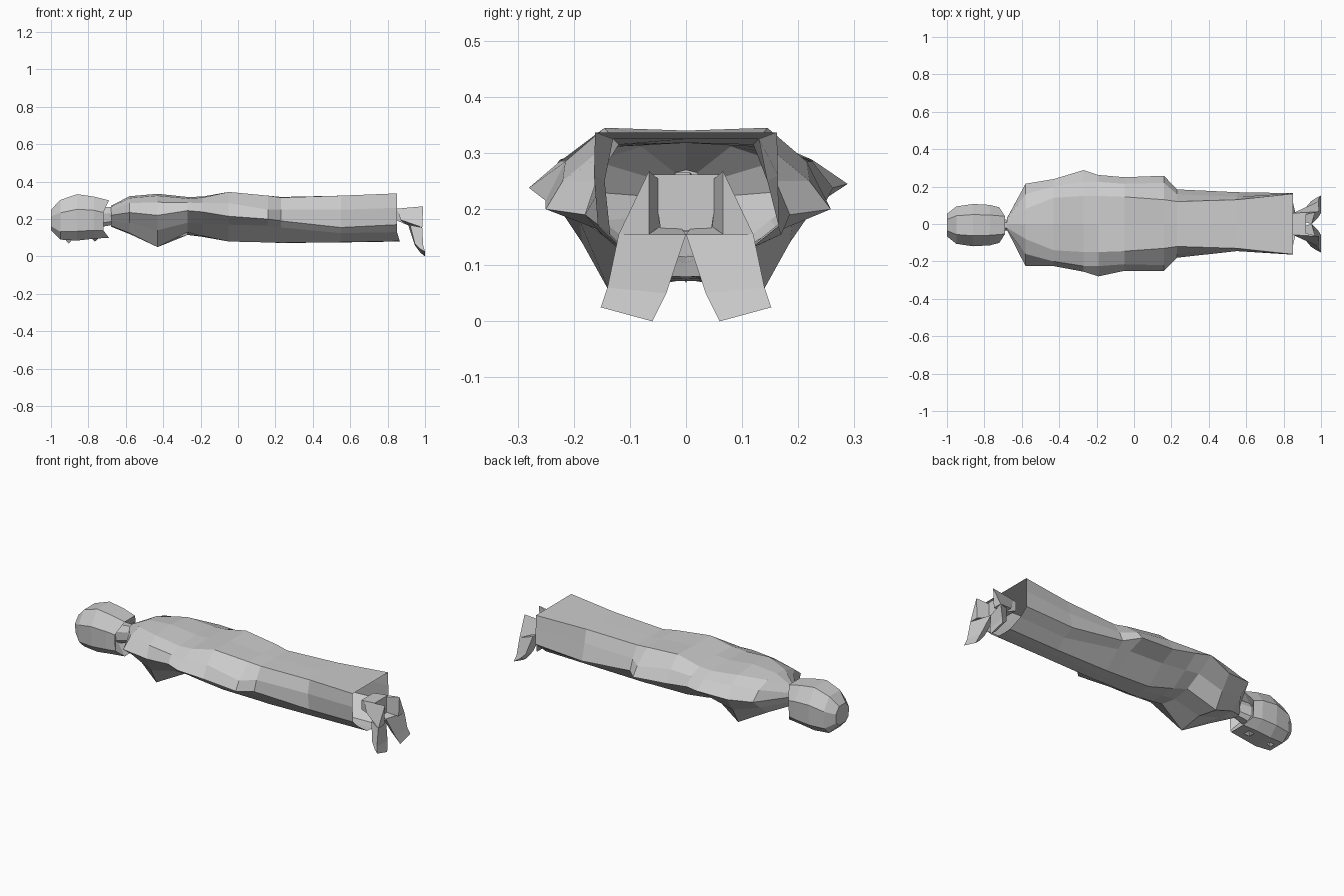
import bpy, bmesh, math

grey = bpy.data.materials.new("plain_grey")
grey.diffuse_color = (0.6, 0.6, 0.6, 1)


def make(name, verts, faces):
    me = bpy.data.meshes.new(name)
    bm = bmesh.new()
    vs = [bm.verts.new(v) for v in verts]
    for f in faces:
        bm.faces.new([vs[i] for i in f])
    bmesh.ops.recalc_face_normals(bm, faces=bm.faces)
    bm.to_mesh(me)
    bm.free()
    me.materials.append(grey)
    ob = bpy.data.objects.new(name, me)
    bpy.context.collection.objects.link(ob)
    return ob


def loft(name, rings, cap_start=True, cap_end=True):
    n = len(rings[0])
    faces = [(k * n + i, k * n + (i + 1) % n, (k + 1) * n + (i + 1) % n, (k + 1) * n + i)
             for k in range(len(rings) - 1) for i in range(n)]
    if cap_start:
        faces.append(tuple(range(n)))
    if cap_end:
        faces.append(tuple(range(len(rings) * n - n, len(rings) * n)))
    return make(name, [v for r in rings for v in r], faces)


# Robe: x, top z, shoulder y z, upper arm y z, left y, right y, side z,
#       armpit y z, belly y z, bottom z
robe = [
    (-.68, .27, .02, .265, .027, .245, .03, .03, .22, .026, .19, .02, .165, .16),
    (-.58, .322, .08, .312, .16, .285, .215, .225, .235, .15, .18, .08, .125, .12),
    (-.43, .335, .14, .325, .2, .29, .24, .225, .22, .185, .14, .135, .05, .075),
    (-.27, .318, .15, .31, .225, .288, .288, .255, .245, .19, .18, .1, .13, .115),
    (-.19, .32, .15, .315, .225, .285, .262, .28, .238, .18, .175, .085, .11, .105),
    (-.05, .34, .145, .345, .215, .285, .25, .25, .215, .165, .17, .06, .08, .08),
    (.16, .325, .13, .325, .22, .25, .258, .25, .2, .16, .165, .055, .075, .075),
    (.23, .318, .12, .315, .16, .25, .185, .18, .19, .15, .155, .055, .073, .072),
    (.55, .325, .13, .325, .145, .25, .17, .135, .155, .105, .125, .05, .076, .075),
    (.85, .337, .162, .337, .164, .26, .165, .157, .17, .115, .13, .05, .082, .08),
]
rings = []
for x, zt, ys, zs, yu, zu, yl, yr, zm, ya, za, yb, zb, zc in robe:
    low = x + (.015 if x > .8 else 0)      # lower hem hangs slightly further out
    rings.append([(x, 0, zt), (x, ys, zs), (x, yu, zu), (x, yl, zm), (x, ya, za),
                  (low, yb, zb), (low, 0, zc), (low, -yb, zb), (x, -ya, za),
                  (x, -yr, zm), (x, -yu, zu), (x, -ys, zs)])
loft("robe", rings, cap_end=False)


# Head with straight cheeks and a hooded rear edge: x, half width, bottom z, top z, side setback
profile = [(1, .35), (.5, 1), (-.5, 1), (-1, .35), (-.95, -.6), (-.5, -1), (.5, -1), (.95, -.6)]


def head_ring(x, w, z0, z1, back=0.0):
    return [(x - (back if abs(b) < .9 else 0), -.006 + w * a,
             (z0 + z1) / 2 + (z1 - z0) / 2 * b) for a, b in profile]


loft("head", [head_ring(*r) for r in (
    (-1, .06, .14, .25), (-.95, .1, .09, .302), (-.86, .113, .085, .333),
    (-.77, .108, .095, .32), (-.69, .095, .1, .3, .03), (-.75, .05, .16, .26))])
loft("neck", [head_ring(-.77, .05, .15, .26), head_ring(-.665, .025, .17, .265)])

# Face: small nose wedge and chin underneath
for name, x0, x1, w, z in (("nose", -.94, -.87, .02, .068), ("chin", -.8, -.73, .04, .08)):
    make(name, [(x0, -w, .11), (x0, w, .11), (x1, w, .11), (x1, -w, .11), ((x0 + x1) / 2, 0, z)],
         [(0, 1, 4), (1, 2, 4), (2, 3, 4), (3, 0, 4), (0, 1, 2, 3)])

# Shins: a short box with the heels flaring behind it
loft("shins", [
    [(.83, -.055, .2), (.83, .055, .2), (.83, .055, .253), (.83, -.055, .253)],
    [(.92, -.045, .162), (.92, .045, .162), (.92, .06, .262), (.92, -.06, .262)]])

# Heels and feet, mirrored across y
for side, s in (("left", 1), ("right", -1)):
    make(side + "_heel", [(x, s * y, z) for x, y, z in (
        (.85, .058, .255), (.99, .066, .268), (.985, .12, .155), (.87, .065, .195),
        (.985, .066, .155), (.9, .045, .17), (.9, .045, .25))],
        [(0, 1, 2, 3), (1, 2, 4), (6, 1, 4, 5), (0, 1, 6), (3, 2, 4, 5)])
    # ankle, ball, toe tip
    loft(side + "_foot", [[(x, s * y, z) for x, y, z in q] for q in (
        ((.95, .0, .155), (.985, .12, .155), (.92, .09, .168), (.91, .01, .168)),
        ((.985, .035, .05), (.99, .14, .06), (.945, .12, .07), (.945, .055, .06)),
        ((1, .06, .0), (1, .152, .025), (.975, .14, .04), (.975, .07, .02)))])
